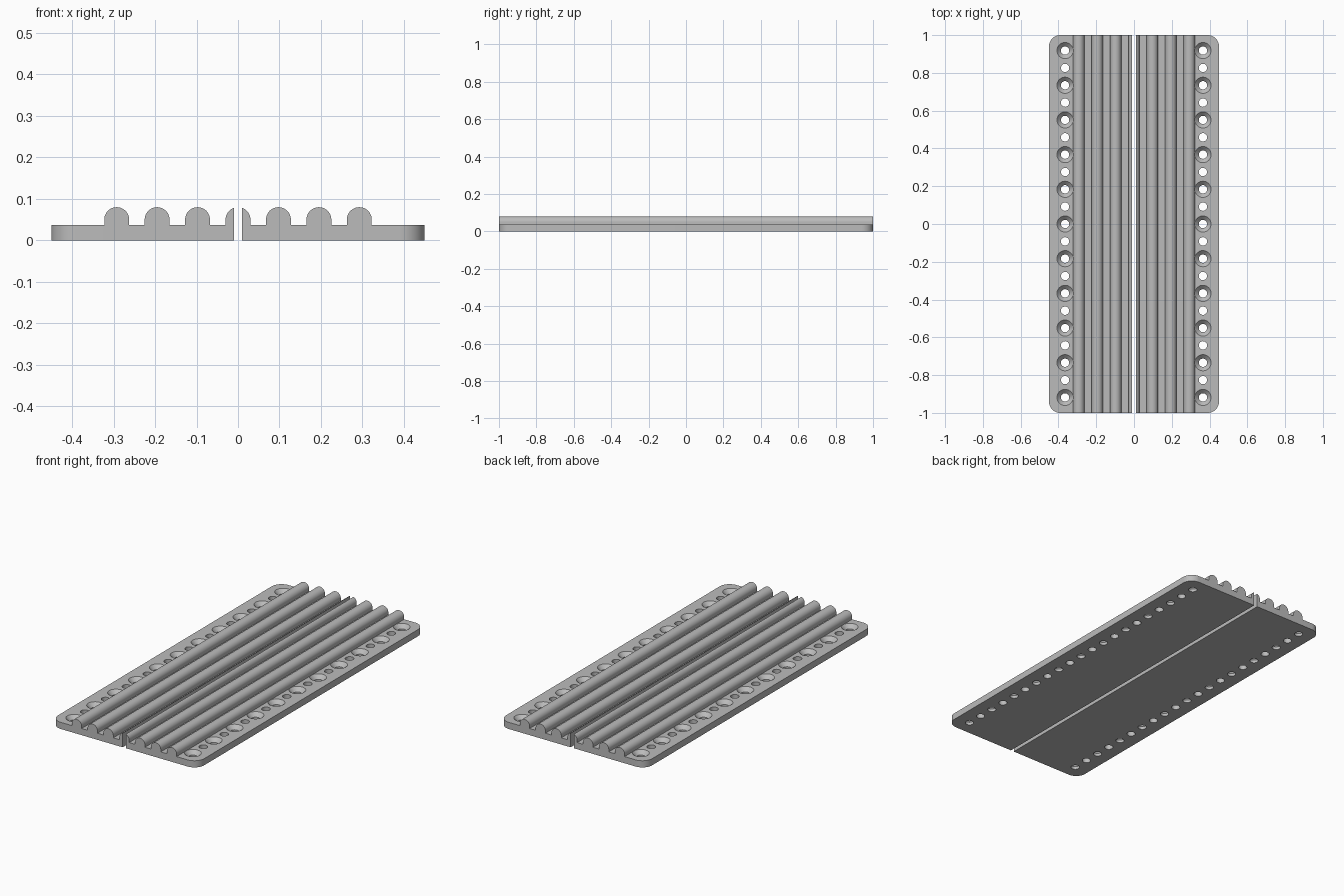
import bpy, bmesh
from math import sin, cos, pi

cube = bpy.data.objects.get("Cube")
if cube:
    bpy.data.objects.remove(cube, do_unlink=True)

grey = bpy.data.materials.new("plain_grey")
grey.use_nodes = True
grey.diffuse_color = (0.5, 0.5, 0.5, 1)
grey.node_tree.nodes["Principled BSDF"].inputs["Base Color"].default_value = (0.5, 0.5, 0.5, 1)

GAP, HALF_W, HALF_L, BASE_H = 0.01, 0.45, 1.0, 0.037
RIB_R, RIB_Z, PITCH = 0.03, 0.05, 0.0975
BODY_EDGE = 3 * PITCH + RIB_R
CORNER = 0.06
HOLE_X, HOLE_PITCH, HOLE_R, SINK_R = 0.365, 0.0918, 0.022, 0.043


def finish(bm, name):
    bmesh.ops.recalc_face_normals(bm, faces=bm.faces)
    mesh = bpy.data.meshes.new(name)
    bm.to_mesh(mesh)
    bm.free()
    mesh.materials.append(grey)
    obj = bpy.data.objects.new(name, mesh)
    bpy.context.collection.objects.link(obj)
    return obj


def activate(obj):
    bpy.ops.object.select_all(action="DESELECT")
    obj.select_set(True)
    bpy.context.view_layer.objects.active = obj


def extrude_outline(points, vector, name):
    bm = bmesh.new()
    face = bm.faces.new([bm.verts.new(p) for p in points])
    ext = bmesh.ops.extrude_face_region(bm, geom=[face], use_keep_orig=True)
    verts = [g for g in ext["geom"] if isinstance(g, bmesh.types.BMVert)]
    bmesh.ops.translate(bm, verts=verts, vec=vector)
    return finish(bm, name)


def add_lathe(bm, x, y, profile, n=32):
    rings = [[bm.verts.new((x + r * cos(2 * pi * i / n), y + r * sin(2 * pi * i / n), z))
              for i in range(n)] for r, z in profile]
    for a, b in zip(rings, rings[1:]):
        for i in range(n):
            j = (i + 1) % n
            bm.faces.new((a[i], a[j], b[j], b[i]))
    bm.faces.new(rings[0][::-1])
    bm.faces.new(rings[-1])


def ribbed_body(side, name):
    # Cross-section: the cut middle rib, then three full ribs
    outline = [(GAP, 0)]
    steps = 24
    start = pi / 2 - math_asin(GAP / RIB_R)
    for k in range(4):
        first = start if k == 0 else pi
        if k:
            outline.append((k * PITCH - RIB_R, BASE_H))
        for i in range(steps + 1):
            a = first * (1 - i / steps)
            outline.append((k * PITCH + RIB_R * cos(a), RIB_Z + RIB_R * sin(a)))
        if k < 3:
            outline.append((k * PITCH + RIB_R, BASE_H))
    outline.append((BODY_EDGE, 0))
    return extrude_outline([(side * x, -HALF_L, z) for x, z in outline],
                           (0, 2 * HALF_L, 0), name)


def math_asin(v):
    from math import asin
    return asin(v)


def flange(side, name):
    # Edge strip with two rounded outer corners
    outline = [(BODY_EDGE, -HALF_L)]
    for sy, a0 in ((-1, -pi / 2), (1, 0)):
        for i in range(13):
            a = a0 + i * pi / 24
            outline.append((HALF_W - CORNER + CORNER * cos(a),
                            sy * (HALF_L - CORNER) + CORNER * sin(a)))
    outline.append((BODY_EDGE, HALF_L))
    obj = extrude_outline([(side * x, y, 0) for x, y in outline], (0, 0, BASE_H), name)

    # Countersunk holes alternating with plain ones
    bm = bmesh.new()
    slope_z = BASE_H - (SINK_R - HOLE_R)
    over = 0.01
    for i in range(-10, 11):
        if i % 2 == 0:
            profile = [(HOLE_R, -over), (HOLE_R, slope_z), (SINK_R + over, BASE_H + over)]
        else:
            profile = [(HOLE_R, -over), (HOLE_R, BASE_H + over)]
        add_lathe(bm, side * HOLE_X, i * HOLE_PITCH, profile)
    cutter = finish(bm, "hole_cutter")
    cutter.hide_render = True
    mod = obj.modifiers.new("holes", "BOOLEAN")
    mod.operation = "DIFFERENCE"
    mod.solver = "EXACT"
    mod.object = cutter
    activate(obj)
    bpy.ops.object.modifier_apply(modifier=mod.name)
    bpy.data.objects.remove(cutter, do_unlink=True)
    return obj


for side, label in ((1, "left"), (-1, "right")):
    for part in (ribbed_body(side, label + "_ribbed_body"),
                 flange(side, label + "_drilled_flange")):
        activate(part)
        bpy.ops.object.shade_smooth_by_angle()
